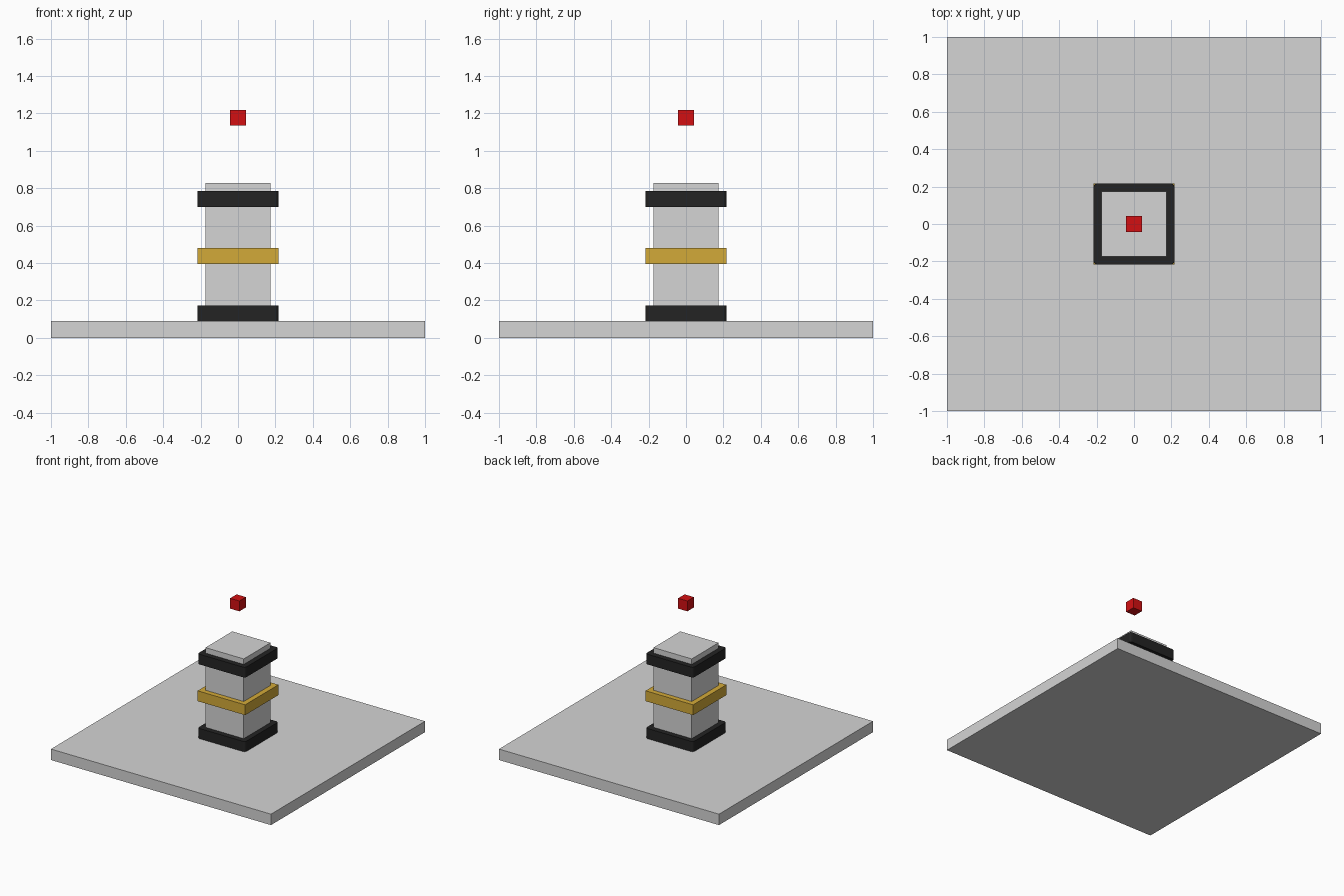
import bpy, bmesh

if "Cube" in bpy.data.objects:
    bpy.data.objects.remove(bpy.data.objects["Cube"])


def material(name, rgb):
    m = bpy.data.materials.new(name)
    m.diffuse_color = (*rgb, 1.0)
    m.use_nodes = True
    m.node_tree.nodes["Principled BSDF"].inputs["Base Color"].default_value = m.diffuse_color
    return m


GREY = material("light_grey", (0.66, 0.66, 0.66))
BLACK = material("black", (0.017, 0.017, 0.017))
GOLD = material("gold", (0.65, 0.40, 0.04))
RED = material("red", (0.65, 0.005, 0.006))


def block(name, half, z0, z1, mat, corner=0.0):
    """Square block centred on the z axis, with optional rounded upright corners."""
    bm = bmesh.new()
    bmesh.ops.create_cube(bm, size=1)
    for v in bm.verts:
        v.co = (v.co.x * 2 * half, v.co.y * 2 * half, z0 + (v.co.z + 0.5) * (z1 - z0))
    if corner:
        upright = [e for e in bm.edges
                   if abs(e.verts[0].co.z - e.verts[1].co.z) > 0.001]
        bmesh.ops.bevel(bm, geom=upright, offset=corner, segments=3,
                        profile=0.5, affect='EDGES')
    me = bpy.data.meshes.new(name)
    bm.to_mesh(me)
    bm.free()
    me.materials.append(mat)
    ob = bpy.data.objects.new(name, me)
    bpy.context.collection.objects.link(ob)
    return ob


# Base slab and column
block("base_slab", 1.0, 0.0, 0.09, GREY)
block("column", 0.174, 0.09, 0.829, GREY)

# Bands around the column
block("lower_band", 0.216, 0.09, 0.174, BLACK, 0.018)
block("middle_band", 0.216, 0.394, 0.479, GOLD)
block("upper_band", 0.216, 0.70, 0.784, BLACK, 0.018)

# Small cube floating above
block("floating_cube", 0.042, 1.134, 1.219, RED)
